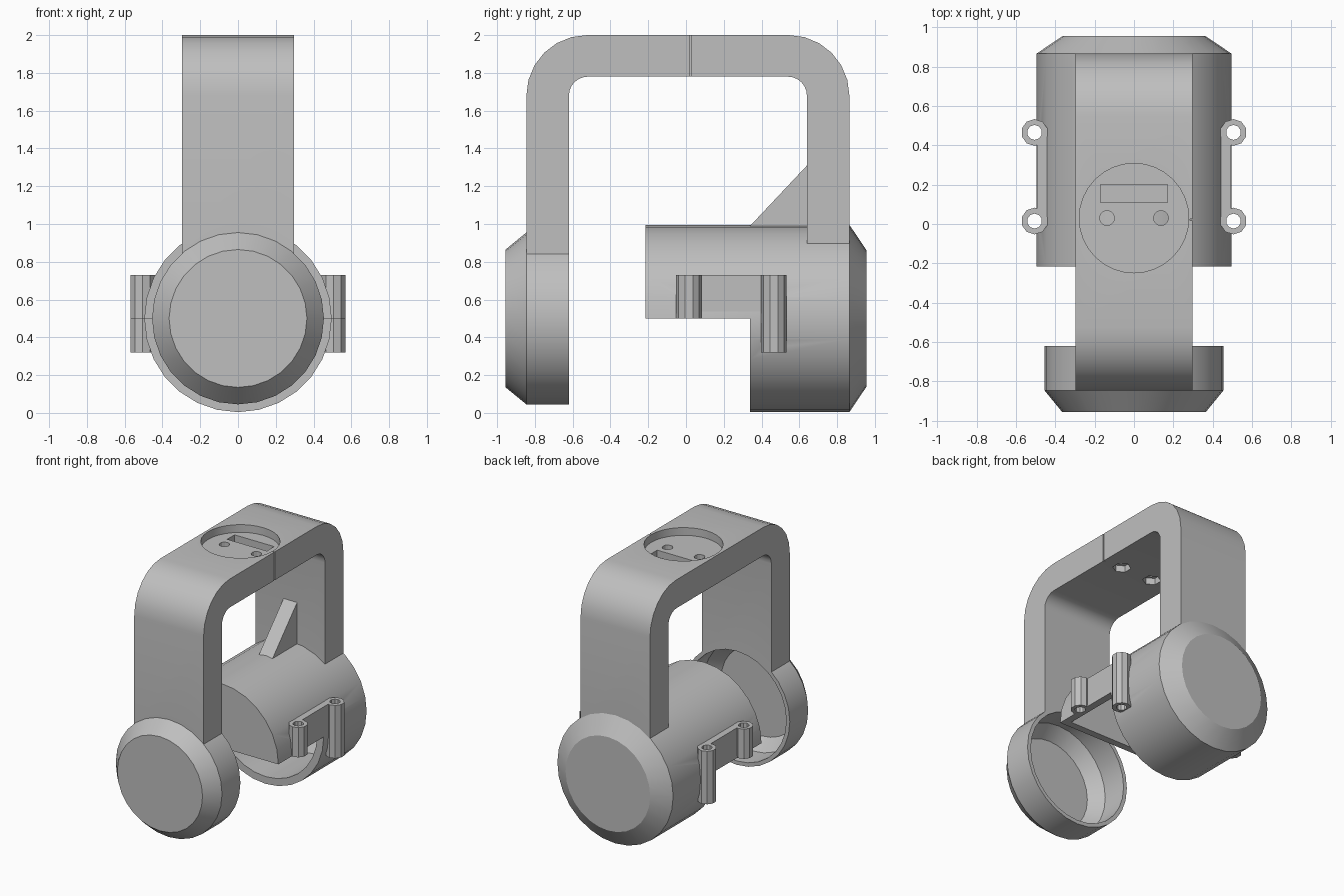
import bpy, bmesh
from math import sin, cos, pi, radians
from mathutils import Matrix, Vector

if "Cube" in bpy.data.objects:
    bpy.data.objects.remove(bpy.data.objects["Cube"])

grey = bpy.data.materials.new("plain_grey")
grey.use_nodes = True
GREY = (0.52, 0.52, 0.52, 1)
grey.diffuse_color = GREY
grey.node_tree.nodes["Principled BSDF"].inputs["Base Color"].default_value = GREY
MID = 0.5  # height of the horizontal axis of both pods


def finish(name, bm):
    bmesh.ops.recalc_face_normals(bm, faces=bm.faces)
    mesh = bpy.data.meshes.new(name)
    bm.to_mesh(mesh)
    bm.free()
    mesh.materials.append(grey)
    obj = bpy.data.objects.new(name, mesh)
    bpy.context.collection.objects.link(obj)
    return obj


def lathe(name, profile, sides=28):
    """Solid of revolution about the y axis from (radius, y) rings."""
    bm = bmesh.new()
    rings = [[bm.verts.new((r * sin(2 * pi * i / sides), y, MID + r * cos(2 * pi * i / sides)))
              for i in range(sides)] for r, y in profile]
    for a, b in zip(rings, rings[1:]):
        for i in range(sides):
            j = (i + 1) % sides
            bm.faces.new((a[i], a[j], b[j], b[i]))
    bm.faces.new(rings[0])
    bm.faces.new(rings[-1])
    return finish(name, bm)


def box(name, x, y, z):
    bm = bmesh.new()
    bmesh.ops.create_cube(bm, size=1)
    for v in bm.verts:
        v.co = [lo + (c + 0.5) * (hi - lo) for c, (lo, hi) in zip(v.co, (x, y, z))]
    return finish(name, bm)


def post(name, x, y, z0, z1, r, sides):
    bm = bmesh.new()
    bmesh.ops.create_cone(bm, cap_ends=True, segments=sides, radius1=r, radius2=r, depth=z1 - z0,
                          matrix=Matrix.Translation((x, y, (z0 + z1) / 2)))
    return finish(name, bm)


def extrude_x(name, outline, half):
    """Prism across x from a (y, z) outline."""
    bm = bmesh.new()
    face = bm.faces.new([bm.verts.new((-half, y, z)) for y, z in outline])
    new = bmesh.ops.extrude_face_region(bm, geom=[face])["geom"]
    bmesh.ops.translate(bm, vec=Vector((2 * half, 0, 0)),
                        verts=[g for g in new if isinstance(g, bmesh.types.BMVert)])
    return finish(name, bm)


def cut(target, cutter):
    cutter.hide_render = True
    mod = target.modifiers.new("cut", "BOOLEAN")
    mod.operation, mod.solver, mod.object = "DIFFERENCE", "EXACT", cutter
    with bpy.context.temp_override(object=target, active_object=target):
        bpy.ops.object.modifier_apply(modifier=mod.name)
    bpy.data.objects.remove(cutter)


def arc(cy, cz, r, start, end, steps=6):
    return [(cy + r * cos(radians(start + (end - start) * i / steps)),
             cz + r * sin(radians(start + (end - start) * i / steps))) for i in range(steps + 1)]


# Front cup, open towards the back
cap = lathe("front_cap", [(0.365, -0.955), (0.455, -0.845), (0.455, -0.62)])
cut(cap, lathe("cap_hollow", [(0.345, -0.92), (0.425, -0.82), (0.425, -0.5)]))

# Rear barrel: hollow, with the lower front quarter removed
barrel = lathe("rear_barrel", [(0.496, -0.215), (0.496, 0.865), (0.362, 0.955)])
cut(barrel, lathe("barrel_hollow", [(0.44, -0.16), (0.44, 0.83), (0.33, 0.9)]))
cut(barrel, box("barrel_opening", (-1, 1), (-1, 0.34), (-1, MID)))

# Arched handle
outline = ([(-0.845, 0.8)] + arc(-0.525, 1.68, 0.32, 180, 90) + arc(0.545, 1.68, 0.32, 90, 0)
           + [(0.865, 0.8), (0.64, 0.8)] + arc(0.54, 1.68, 0.1, 0, 90)
           + arc(-0.52, 1.68, 0.1, 90, 180) + [(-0.62, 0.8)])
handle = extrude_x("handle_arch", outline, 0.297)
cut(handle, lathe("front_saddle", [(0.44, -1), (0.44, -0.5)]))
cut(handle, lathe("rear_saddle", [(0.47, 0.5), (0.47, 1)]))

# Round recess on the handle top, with cable pocket and bolt holes
cut(handle, post("recess", 0, 0.03, 1.94, 2.1, 0.278, 32))
cut(handle, box("cable_pocket", (-0.17, 0.17), (0.11, 0.2), (1.84, 2.1)))
for side in (-1, 1):
    cut(handle, post("bolt_hole", side * 0.137, 0.03, 1.7, 2.1, 0.038, 12))
    cut(handle, post("nut_pocket", side * 0.137, 0.03, 1.7, 1.83, 0.065, 6))
    # Seam between the two handle halves
    cut(handle, box("seam", (side * 0.285, side * 0.4), (0.018, 0.026), (1.7, 2.1)))

# Triangular brace between barrel and handle
brace = extrude_x("brace", [(0.33, 0.98), (0.65, 1.32), (0.65, 0.98)], 0.058)

# Screw lugs and the webs joining them, on both sides
parts = [cap, barrel, handle, brace]
for side, word in ((1, "left"), (-1, "right")):
    x = side * 0.505
    web = box(f"{word}_lug_web", (side * 0.442, side * 0.492), (0.015, 0.465), (MID, 0.73))
    parts.append(web)
    for y, bottom, place in ((0.015, MID, "front"), (0.465, 0.32, "rear")):
        lug = post(f"{word}_{place}_lug", x, y, bottom, 0.73, 0.068, 10)
        for target in (lug, web, barrel):
            cut(target, post("screw_hole", x, y, 0.2, 0.9, 0.038, 10))
        parts.append(lug)

# Smooth round surfaces, keep edges crisp
bpy.ops.object.select_all(action="DESELECT")
for obj in parts:
    obj.select_set(True)
bpy.context.view_layer.objects.active = barrel
bpy.ops.object.shade_smooth_by_angle(angle=radians(28))
